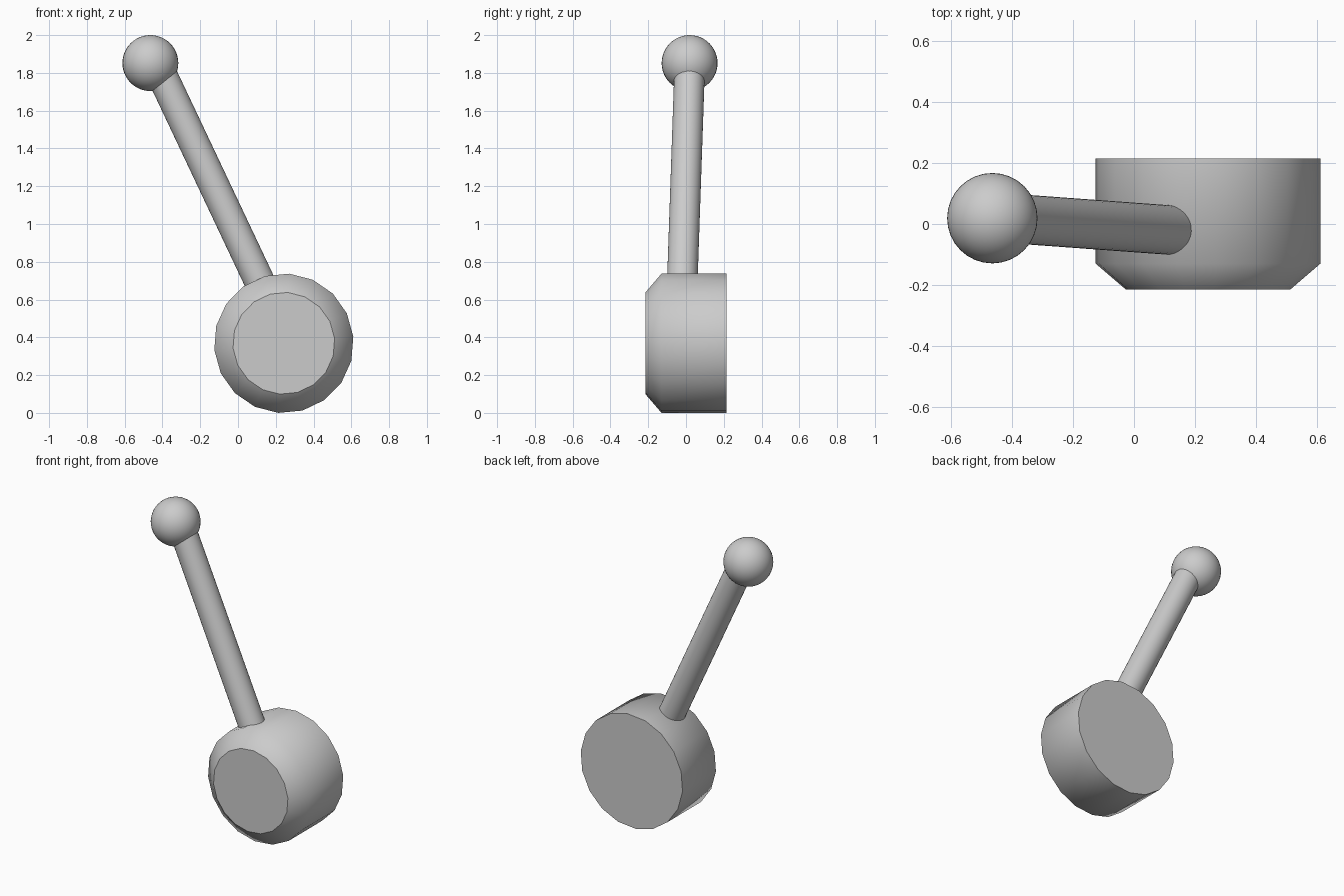
import bpy, bmesh, math
from mathutils import Vector

if "Cube" in bpy.data.objects:
    bpy.data.objects.remove(bpy.data.objects["Cube"])

HUB = Vector((0.2425, 0, 0.3685))
SIDES = 18
TILT = math.radians(25.5)


def finish(name, bm):
    bmesh.ops.recalc_face_normals(bm, faces=bm.faces)
    # smooth walls, flat end caps with sharp rims
    for f in bm.faces:
        f.smooth = len(f.verts) <= 4
        if not f.smooth:
            for e in f.edges:
                e.smooth = False
    mesh = bpy.data.meshes.new(name)
    bm.to_mesh(mesh)
    bm.free()
    obj = bpy.data.objects.new(name, mesh)
    bpy.context.collection.objects.link(obj)
    return obj


# hub: 18-sided drum along y with a chamfered front
bm = bmesh.new()
rings = []
for y, r in [(-0.215, 0.27), (-0.13, 0.3695), (0.215, 0.3695)]:
    ring = []
    for i in range(SIDES):
        a = TILT + i * math.tau / SIDES
        ring.append(bm.verts.new(HUB + Vector((r * math.cos(a), y, r * math.sin(a)))))
    rings.append(ring)
for lo, hi in zip(rings, rings[1:]):
    for i in range(SIDES):
        j = (i + 1) % SIDES
        bm.faces.new((lo[i], lo[j], hi[j], hi[i]))
bm.faces.new(rings[0])
bm.faces.new(rings[-1])
finish("hub", bm)

# rod: leaning handle from inside the hub into the ball
start, end = Vector((0.23, -0.028, 0.45)), Vector((-0.415, 0.019, 1.815))
bm = bmesh.new()
bmesh.ops.create_cone(bm, cap_ends=True, segments=32, radius1=0.081,
                      radius2=0.081, depth=(end - start).length)
rod = finish("handle_rod", bm)
rod.location = (start + end) / 2
rod.rotation_mode = 'QUATERNION'
rod.rotation_quaternion = (end - start).to_track_quat('Z', 'Y')

# ball knob at the top
bm = bmesh.new()
bmesh.ops.create_uvsphere(bm, u_segments=32, v_segments=24, radius=0.148)
ball = finish("handle_ball", bm)
ball.location = (-0.464, 0.019, 1.852)
